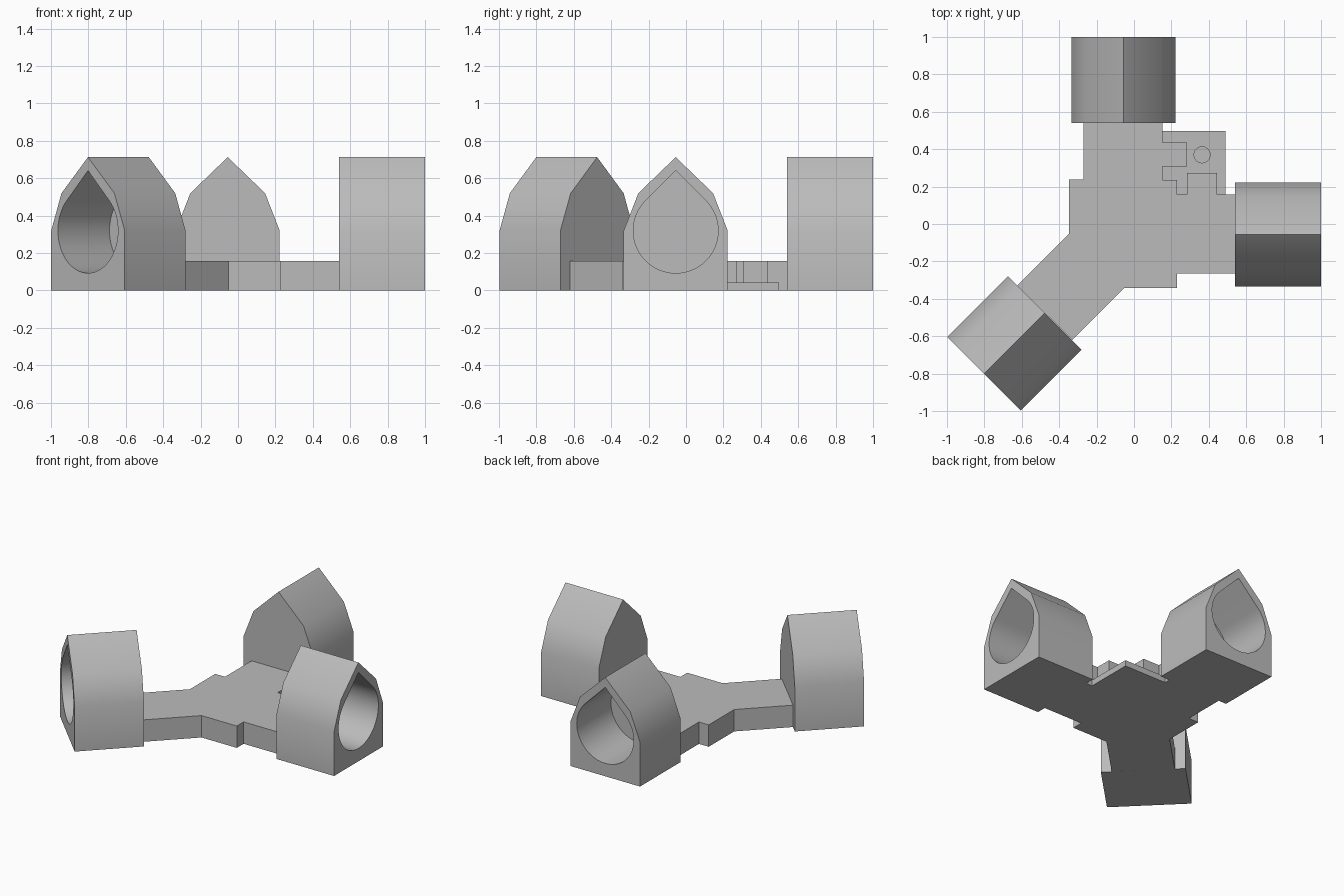
import bpy, bmesh, math
from mathutils import Matrix

if "Cube" in bpy.data.objects:
    bpy.data.objects.remove(bpy.data.objects["Cube"])

grey = bpy.data.materials.new("matte grey")
grey.diffuse_color = (0.5, 0.5, 0.5, 1)
grey.use_nodes = True
grey.node_tree.nodes["Principled BSDF"].inputs["Base Color"].default_value = grey.diffuse_color


def prism(name, outline, depth, matrix=Matrix()):
    """Extrude a 2D outline along local z, then place it."""
    bm = bmesh.new()
    face = bm.faces.new([bm.verts.new((a, b, 0)) for a, b in outline])
    res = bmesh.ops.extrude_face_region(bm, geom=[face])
    top = [g for g in res["geom"] if isinstance(g, bmesh.types.BMVert)]
    bmesh.ops.translate(bm, verts=top, vec=(0, 0, depth))
    bmesh.ops.transform(bm, matrix=matrix, verts=bm.verts)
    bmesh.ops.recalc_face_normals(bm, faces=bm.faces)
    mesh = bpy.data.meshes.new(name)
    bm.to_mesh(mesh)
    bm.free()
    mesh.materials.append(grey)
    obj = bpy.data.objects.new(name, mesh)
    bpy.context.collection.objects.link(obj)
    return obj


def cut(obj, cutter):
    """Subtract the cutter, apply, and smooth shallow edges."""
    mod = obj.modifiers.new("cut", "BOOLEAN")
    mod.operation, mod.solver, mod.object = "DIFFERENCE", "EXACT", cutter
    bpy.ops.object.select_all(action="DESELECT")
    obj.select_set(True)
    bpy.context.view_layer.objects.active = obj
    bpy.ops.object.modifier_apply(modifier=mod.name)
    bpy.data.objects.remove(cutter)
    bpy.ops.object.shade_smooth_by_angle(angle=math.radians(30))


# Tube socket: gabled block with a blind teardrop bore
LENGTH, WALL, RADIUS, BORE_Z = 0.46, 0.07, 0.227, 0.32
gable = [(-0.278, 0), (0.278, 0), (0.278, 0.32), (0.2, 0.52),
         (0, 0.713), (-0.2, 0.52), (-0.278, 0.32)]
teardrop = [(0, BORE_Z + RADIUS * math.sqrt(2))]
for i in range(49):
    a = math.radians(135 + 270 * i / 48)
    teardrop.append((RADIUS * math.cos(a), BORE_Z + RADIUS * math.sin(a)))

# local x -> sideways, local y -> up, local z -> outward
stand = Matrix(((0, 0, 1, 0), (1, 0, 0, 0), (0, 1, 0, 0), (0, 0, 0, 1)))
for name, x, y, angle in (("right_socket", 0.54, -0.055, 0),
                          ("back_socket", -0.055, 0.54, 90),
                          ("diagonal_socket", -0.477, -0.475, 225)):
    place = Matrix.Translation((x, y, 0)) @ Matrix.Rotation(math.radians(angle), 4, "Z")
    socket = prism(name, gable, LENGTH, place @ stand)
    bore = prism("bore", teardrop, LENGTH, place @ Matrix.Translation((WALL, 0, 0)) @ stand)
    cut(socket, bore)

# Three-armed base with two tabs in the inner corner
base = [(-0.27, 0.54), (-0.27, 0.238), (-0.348, 0.238), (-0.348, -0.052),
        (-0.625, -0.329), (-0.33, -0.62), (-0.052, -0.342), (0.23, -0.342),
        (0.23, -0.264), (0.54, -0.264), (0.54, 0.157), (0.444, 0.157),
        (0.444, 0.273), (0.283, 0.273), (0.283, 0.157), (0.23, 0.157),
        (0.23, 0.236), (0.152, 0.236), (0.152, 0.307), (0.283, 0.307),
        (0.283, 0.435), (0.152, 0.435), (0.152, 0.54)]
prism("base", base, 0.158)

# Thin corner plate with a round recess
plate = prism("corner_plate", [(0.152, 0.157), (0.49, 0.157), (0.49, 0.497), (0.152, 0.497)], 0.043)
disc = [(0.364 + 0.043 * math.cos(t * math.pi / 16),
         0.37 + 0.043 * math.sin(t * math.pi / 16)) for t in range(32)]
cut(plate, prism("recess", disc, 0.1, Matrix.Translation((0, 0, 0.012))))
